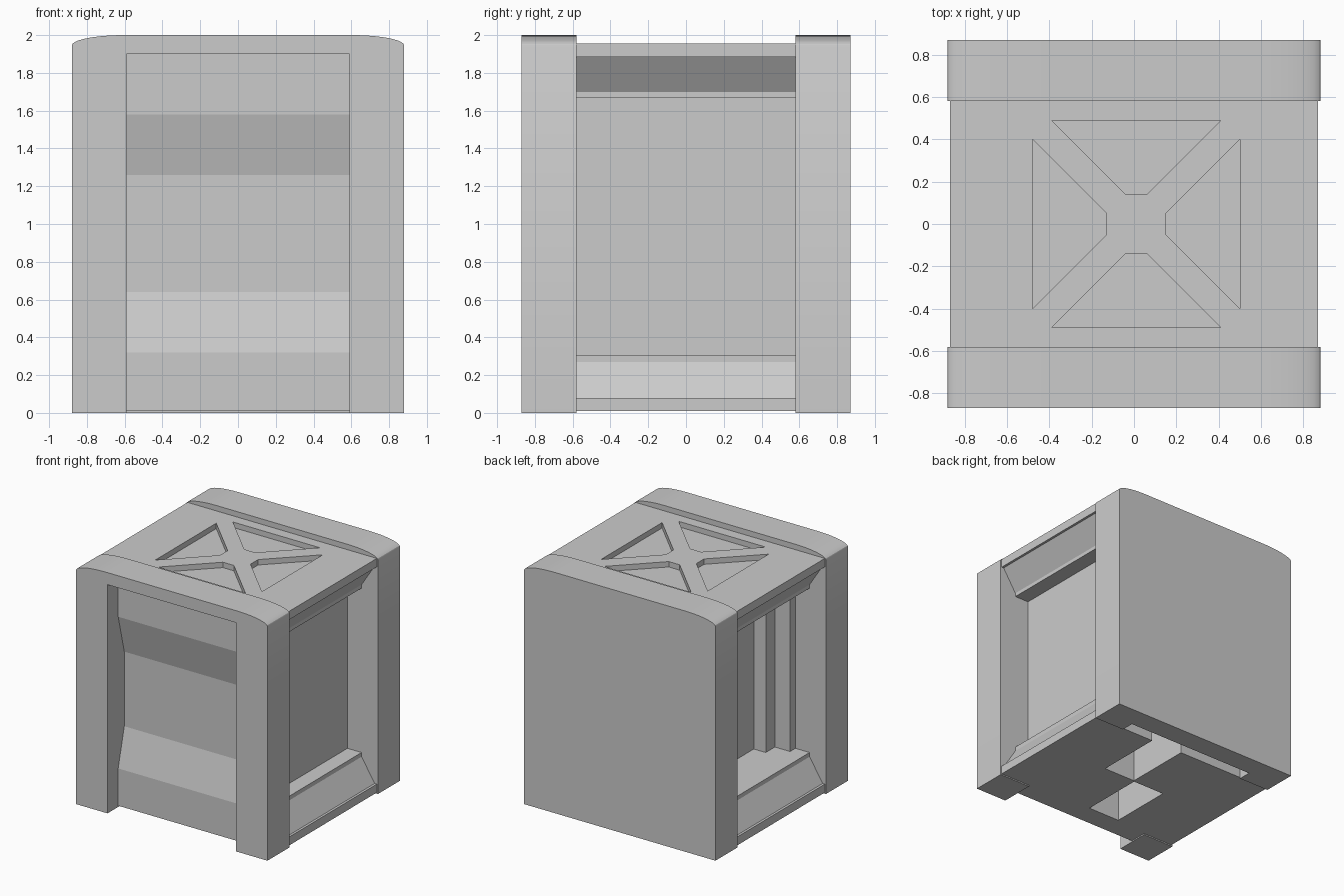
import bpy, bmesh, math

old = bpy.data.objects.get("Cube")
if old:
    bpy.data.objects.remove(old, do_unlink=True)

grey = bpy.data.materials.new("light grey")
grey.use_nodes = True
grey.diffuse_color = (0.6, 0.6, 0.6, 1)
grey.node_tree.nodes["Principled BSDF"].inputs["Base Color"].default_value = (0.6, 0.6, 0.6, 1)


def prism(name, outline, axis, lo, hi):
    """Extrude a closed 2D outline along an axis; the other two axes keep their order."""
    def place(p, d):
        co = list(p)
        co.insert("xyz".index(axis), d)
        return co
    bm = bmesh.new()
    a = [bm.verts.new(place(p, lo)) for p in outline]
    b = [bm.verts.new(place(p, hi)) for p in outline]
    bm.faces.new(a)
    bm.faces.new(b[::-1])
    for i in range(len(a)):
        j = (i + 1) % len(a)
        bm.faces.new((a[i], b[i], b[j], a[j]))
    bmesh.ops.recalc_face_normals(bm, faces=bm.faces)
    mesh = bpy.data.meshes.new(name)
    bm.to_mesh(mesh)
    bm.free()
    mesh.materials.append(grey)
    obj = bpy.data.objects.new(name, mesh)
    bpy.context.scene.collection.objects.link(obj)
    return obj


def rect(x0, x1, y0, y1):
    return [(x0, y0), (x1, y0), (x1, y1), (x0, y1)]


def cut(target, cutter):
    cutter.hide_render = True
    cutter.hide_viewport = True
    mod = target.modifiers.new("cut", 'BOOLEAN')
    mod.operation = 'DIFFERENCE'
    mod.solver = 'EXACT'
    mod.object = cutter


def mirrored(half):
    return half + [(-x, z) for x, z in reversed(half)]


# End frames with a softly arched top
arch = []
for i in range(11):
    t = math.radians(90 - 9 * i)
    arch.append((0.6 + 0.28 * math.sin(t), 1.945 + 0.055 * math.cos(t)))
back_frame = prism("back_frame", mirrored([(0.88, 0)] + arch), 'y', 0.58, 0.87)
front_frame = prism("front_frame", mirrored([(0.59, 1.9), (0.59, 0), (0.88, 0)] + arch),
                    'y', -0.87, -0.58)

# Front panel with a recessed middle band
panel = [(-0.57, 0.01), (-0.73, 0.01), (-0.73, 0.32), (-0.65, 0.64),
         (-0.65, 1.26), (-0.73, 1.58), (-0.73, 1.9), (-0.57, 1.9)]
prism("front_panel", panel, 'x', -0.59, 0.59)

# Body: floor, sloped sills, recessed side walls, sloped headers and deck
side = [(0.87, 0.01), (0.87, 0.08), (0.85, 0.08), (0.73, 0.27), (0.73, 0.305),
        (0.6, 0.305), (0.6, 1.67), (0.73, 1.67), (0.73, 1.70), (0.85, 1.885),
        (0.87, 1.885), (0.87, 1.955)]
body = prism("body", mirrored(side), 'y', -0.58, 0.58)

# Four trapezoid recesses in the deck
for n in range(4):
    c, s = round(math.cos(n * math.pi / 2)), round(math.sin(n * math.pi / 2))
    shape = [(x * c - y * s + 0.01, x * s + y * c)
             for x, y in [(-0.4, -0.49), (0.4, -0.49), (0.05, -0.14), (-0.05, -0.14)]]
    cut(body, prism("deck_cutter", shape, 'z', 1.91, 2.1))

# Stepped recess in the right-hand side wall
for depth, half in ((0.46, 0.51), (0.35, 0.39)):
    cut(body, prism("side_cutter", rect(-0.7, -depth, -half, half), 'z', 0.305, 1.67))

# Pockets in the underside
cut(body, prism("pocket_cutter", rect(0.005, 0.3, 0.005, 0.6), 'z', -0.1, 0.9))
cut(body, prism("pocket_cutter", rect(-0.3, -0.005, -0.55, -0.005), 'z', -0.1, 0.9))
cut(back_frame, prism("slot_cutter", rect(-0.6, 0.6, 0.55, 0.69), 'z', -0.1, 0.6))

# Smooth the arches, keeping corners sharp
bpy.ops.object.select_all(action='DESELECT')
for obj in (back_frame, front_frame):
    obj.select_set(True)
    bpy.context.view_layer.objects.active = obj
bpy.ops.object.shade_smooth_by_angle(angle=math.radians(25))
